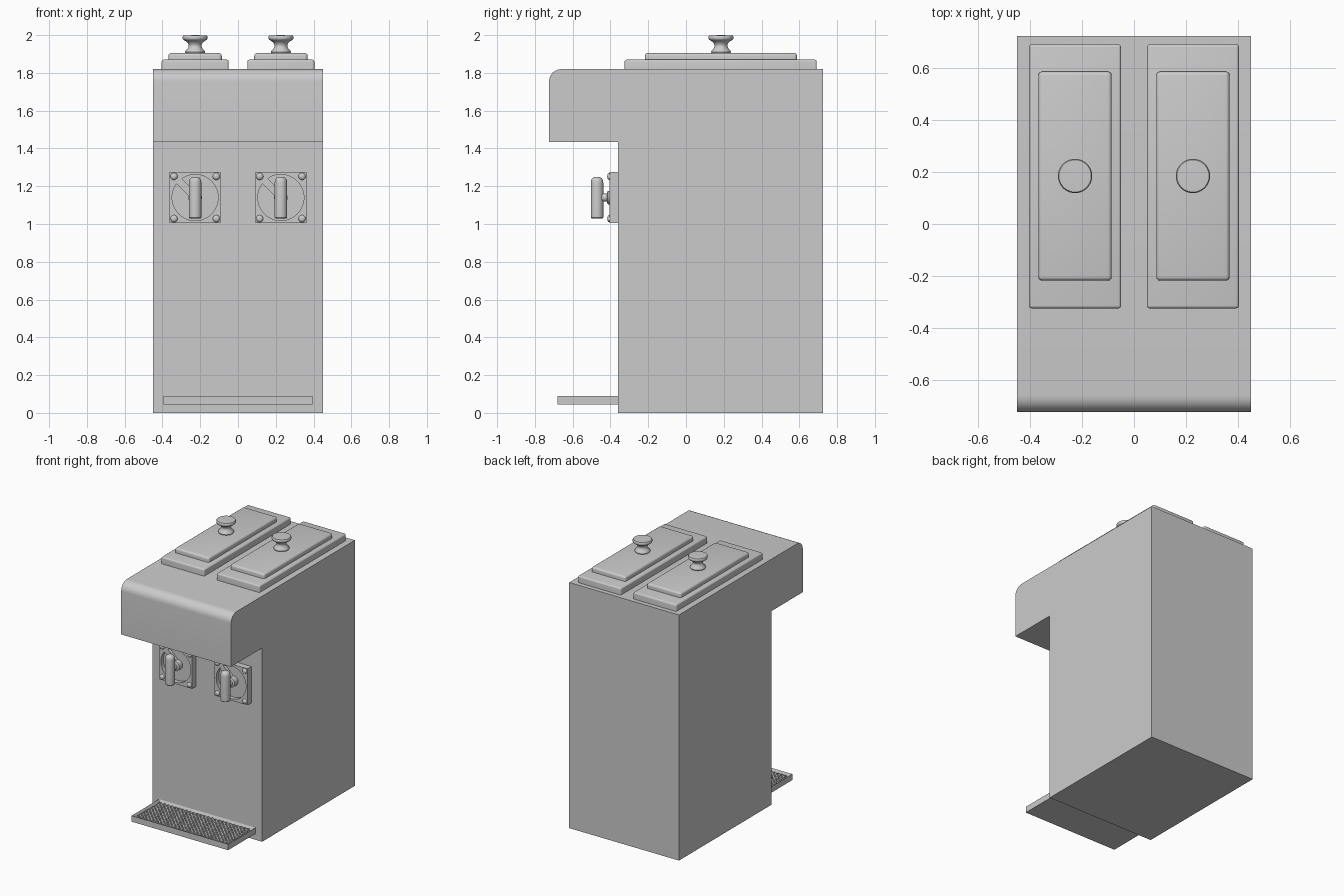
import bpy, bmesh, math
from mathutils import Vector, Matrix

if "Cube" in bpy.data.objects:
    bpy.data.objects.remove(bpy.data.objects["Cube"])


def finish(name, bm, smooth=True):
    bmesh.ops.recalc_face_normals(bm, faces=bm.faces[:])
    me = bpy.data.meshes.new(name)
    bm.to_mesh(me)
    bm.free()
    ob = bpy.data.objects.new(name, me)
    bpy.context.collection.objects.link(ob)
    if smooth:
        bpy.ops.object.select_all(action='DESELECT')
        ob.select_set(True)
        bpy.context.view_layer.objects.active = ob
        bpy.ops.object.shade_smooth_by_angle(angle=math.radians(35))
    return ob


def add_box(bm, lo, hi, rot=None):
    lo, hi = Vector(lo), Vector(hi)
    m = Matrix.Translation((lo + hi) / 2)
    if rot:
        m = m @ rot
    return bmesh.ops.create_cube(bm, size=1, matrix=m @ Matrix.Diagonal((*(hi - lo), 1)))['verts']


def lathe(name, profile, origin, axis='Z', steps=40):
    """Revolve (radius, height) points; axis 'Y' points heights toward the front."""
    bm = bmesh.new()
    vs = [bm.verts.new((r, 0, h)) for r, h in profile]
    es = [bm.edges.new(p) for p in zip(vs, vs[1:])]
    bmesh.ops.spin(bm, geom=vs + es, cent=(0, 0, 0), axis=(0, 0, 1), angle=2 * math.pi, steps=steps)
    bmesh.ops.remove_doubles(bm, verts=bm.verts[:], dist=1e-5)
    if axis == 'Y':
        bmesh.ops.rotate(bm, verts=bm.verts[:], matrix=Matrix.Rotation(math.pi / 2, 3, 'X'))
    bmesh.ops.translate(bm, verts=bm.verts[:], vec=origin)
    return finish(name, bm)


# cabinet: side profile with overhanging rounded head
R, N = 0.065, 8
prof = [(0.725, 0), (0.725, 1.82)]
for i in range(N + 1):
    a = math.pi / 2 * (1 + i / N)
    prof.append((-0.725 + R + R * math.cos(a), 1.82 - R + R * math.sin(a)))
prof += [(-0.725, 1.435), (-0.36, 1.435), (-0.36, 0)]
bm = bmesh.new()
face = bm.faces.new([bm.verts.new((-0.45, y, z)) for y, z in prof])
ext = bmesh.ops.extrude_face_region(bm, geom=[face])
bmesh.ops.translate(bm, vec=(0.9, 0, 0), verts=[v for v in ext['geom'] if isinstance(v, bmesh.types.BMVert)])
finish("cabinet", bm)


def slab(name, lo, hi, r):
    # block with softened top and upright edges
    bm = bmesh.new()
    add_box(bm, lo, hi)
    edges = [e for e in bm.edges if not all(abs(v.co.z - lo[2]) < 1e-5 for v in e.verts)]
    bmesh.ops.bevel(bm, geom=edges, offset=r, segments=4, profile=0.5, affect='EDGES')
    return finish(name, bm)


def tap(side, cx):
    cz, yb, yf = 1.14, -0.36, -0.405
    # square plate with a round recess
    bm = bmesh.new()
    n, h, r, deep = 48, 0.135, 0.122, -0.375
    loops = []
    for kind in range(4):
        loop = []
        for i in range(n):
            a = 2 * math.pi * i / n
            c, s = math.cos(a), math.sin(a)
            k = h / max(abs(c), abs(s)) if kind < 2 else r
            y = (yb, yf, yf, deep)[kind]
            loop.append(bm.verts.new((cx + k * c, y, cz + k * s)))
        loops.append(loop)
    for a, b in zip(loops, loops[1:]):
        for i in range(n):
            j = (i + 1) % n
            bm.faces.new((a[i], a[j], b[j], b[i]))
    bm.faces.new(loops[0])
    bm.faces.new(loops[-1])
    finish("tap_plate_" + side, bm)
    # corner screws
    for i, (sx, sz) in enumerate([(-1, -1), (-1, 1), (1, -1), (1, 1)]):
        lathe(f"tap_screw_{side}_{i}", [(0, 0.012), (0.01, 0.011), (0.016, 0.007), (0.019, 0)],
              (cx + sx * 0.112, yf, cz + sz * 0.112), 'Y', 20)
    # diagonal arm inside the recess
    bm = bmesh.new()
    add_box(bm, (cx - 0.107, -0.398, cz + 0.033), (cx + 0.017, -0.374, cz + 0.073),
            Matrix.Rotation(math.radians(45), 4, 'Y'))
    bmesh.ops.translate(bm, verts=bm.verts[:], vec=(0, 0, -0.005))
    finish("tap_arm_" + side, bm)
    # pivot stem and upright handle
    lathe("tap_stem_" + side, [(0, 0), (0.036, 0), (0.036, 0.04), (0.022, 0.045), (0.022, 0.1), (0, 0.1)],
          (cx, -0.374, cz), 'Y', 28)
    lathe("tap_handle_" + side, [(0, 0), (0.029, 0), (0.033, 0.005), (0.033, 0.19), (0.031, 0.203),
                                 (0.024, 0.214), (0.013, 0.219), (0, 0.22)], (cx, -0.471, 1.03), 'Z', 32)


knob = [(0, 0), (0.05, 0), (0.053, 0.006), (0.05, 0.014), (0.04, 0.024), (0.034, 0.036), (0.034, 0.044),
        (0.04, 0.056), (0.052, 0.066), (0.062, 0.071), (0.066, 0.077), (0.066, 0.088), (0.062, 0.094), (0, 0.096)]
for side, cx in (("left", -0.227), ("right", 0.227)):
    slab("lid_base_" + side, (cx - 0.177, -0.325, 1.815), (cx + 0.177, 0.692, 1.87), 0.011)
    slab("lid_top_" + side, (cx - 0.141, -0.218, 1.865), (cx + 0.141, 0.587, 1.905), 0.015)
    lathe("lid_knob_" + side, knob, (cx, 0.185, 1.904))
    tap(side, cx)

# drip tray: open box with a rim
X, Y0, Y1, W = 0.395, -0.68, -0.36, 0.022
bm = bmesh.new()
add_box(bm, (-X, Y0, 0.045), (X, Y1, 0.09))
top = max(bm.faces, key=lambda f: f.calc_center_median().z)
bmesh.ops.inset_region(bm, faces=[top], thickness=W)
bmesh.ops.translate(bm, verts=top.verts[:], vec=(0, 0, -0.03))
finish("drip_tray", bm, False)

# diagonal lattice grille clipped to the tray opening
bm = bmesh.new()
x0, x1, y0, y1 = -X + W, X - W, Y0 + W, Y1 - W
step, wid = 0.03, 0.0085
for s in (1, -1):
    k = x0 - (y1 - y0) + step / 2
    while k < x1:
        # line x = k + t, with y rising or falling along t
        t0, t1 = max(0, x0 - k), min(y1 - y0, x1 - k)
        if t1 - t0 > 0.01:
            a = Vector((k + t0, y0 + t0 if s > 0 else y1 - t0, 0))
            b = Vector((k + t1, y0 + t1 if s > 0 else y1 - t1, 0))
            c, half = (a + b) / 2, (b - a).length / 2
            add_box(bm, (c.x - half, c.y - wid / 2, 0.07), (c.x + half, c.y + wid / 2, 0.081),
                    Matrix.Rotation(s * math.pi / 4, 4, 'Z'))
        k += step
finish("drip_grille", bm, False)
